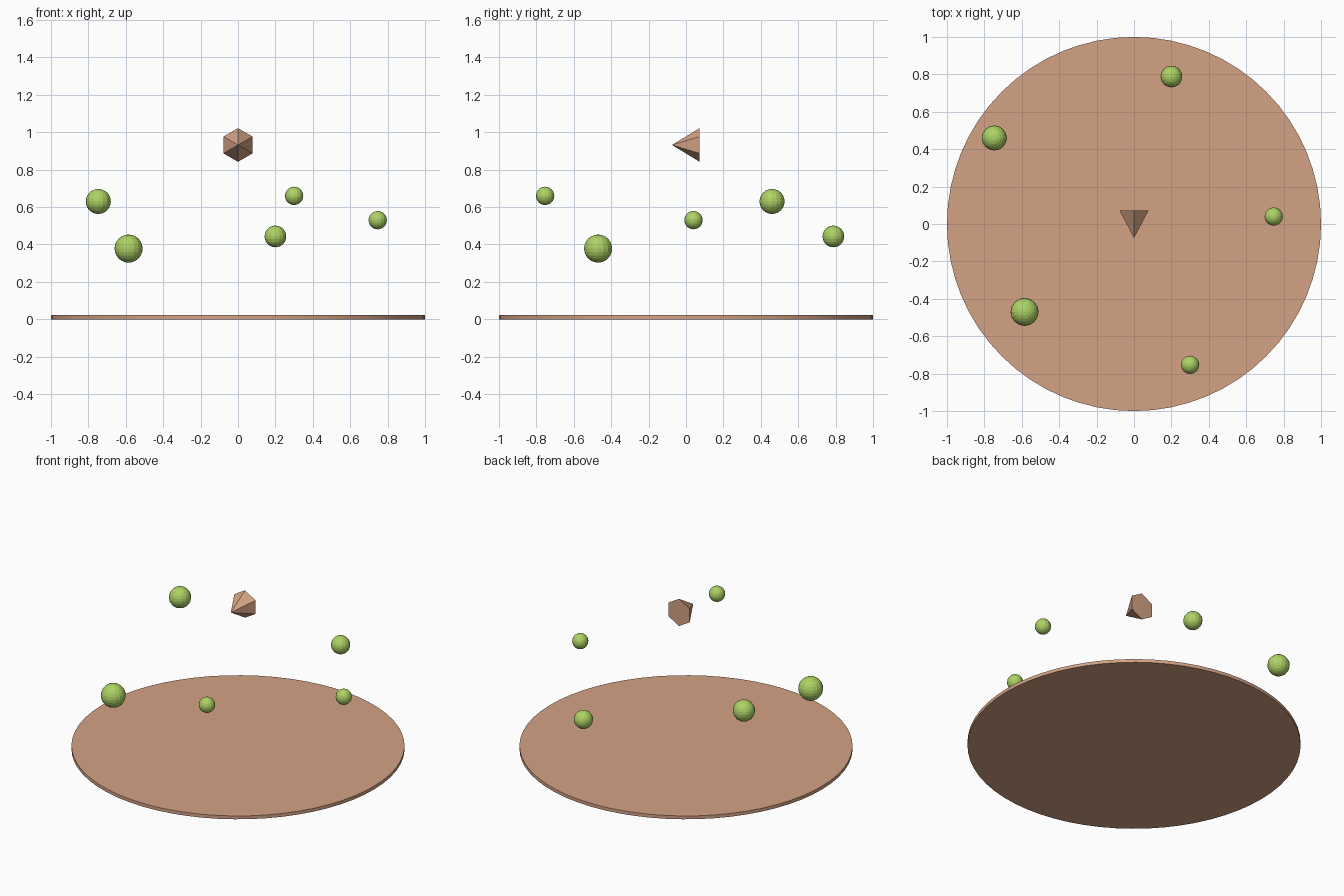
import bpy
import math

if "Cube" in bpy.data.objects:
    bpy.data.objects.remove(bpy.data.objects["Cube"])


def material(name, rgb):
    m = bpy.data.materials.new(name)
    m.diffuse_color = (*rgb, 1.0)
    m.use_nodes = True
    m.node_tree.nodes["Principled BSDF"].inputs["Base Color"].default_value = m.diffuse_color
    return m


tan = material("tan", (0.65, 0.36, 0.23))
green = material("leaf green", (0.42, 0.65, 0.13))


def finish(name, mat):
    obj = bpy.context.object
    obj.name = name
    obj.data.materials.append(mat)
    return obj


# Thin round ground disc
bpy.ops.mesh.primitive_cylinder_add(vertices=64, radius=1.0, depth=0.022,
                                    location=(0, 0, 0.011))
finish("ground_disc", tan)
bpy.ops.object.shade_smooth_by_angle(angle=math.radians(30))

# Six-sided cone floating above the centre, tip towards the front
bpy.ops.mesh.primitive_cone_add(vertices=6, radius1=0.09, radius2=0, depth=0.148,
                                location=(0, -0.001, 0.932),
                                rotation=(math.pi / 2, 0, 0))
finish("pointer_cone", tan)

# Floating faceted balls: x, y, z, radius
balls = [
    (-0.747, 0.46, 0.63, 0.067),
    (-0.585, -0.47, 0.378, 0.075),
    (0.30, -0.753, 0.66, 0.049),
    (0.20, 0.788, 0.443, 0.058),
    (0.747, 0.04, 0.53, 0.049),
]
for i, (x, y, z, r) in enumerate(balls, 1):
    bpy.ops.mesh.primitive_uv_sphere_add(segments=16, ring_count=12, radius=r,
                                         location=(x, y, z))
    finish(f"floating_ball_{i}", green)
